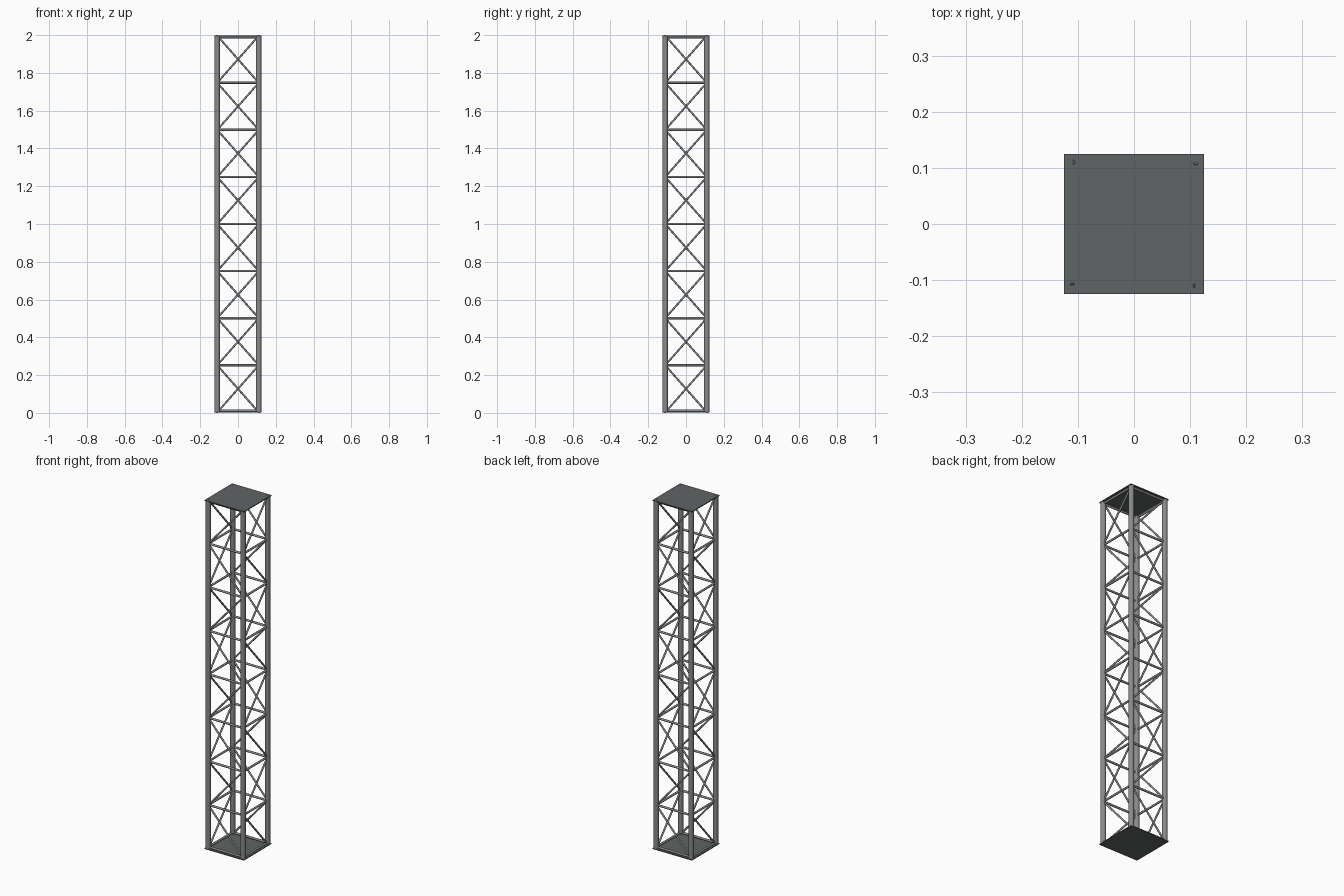
import bpy
import math
from mathutils import Vector

if "Cube" in bpy.data.objects:
    bpy.data.objects.remove(bpy.data.objects["Cube"])

HALF = 0.11          # leg centre offset
Z0, Z1 = 0.003, 1.997
BAYS = 8
STEP = (Z1 - Z0) / BAYS


def material(name, rgb):
    m = bpy.data.materials.new(name)
    m.diffuse_color = (*rgb, 1)
    m.use_nodes = True
    m.node_tree.nodes["Principled BSDF"].inputs["Base Color"].default_value = m.diffuse_color
    return m


tube_grey = material("tube grey", (0.25, 0.255, 0.255))
plate_grey = material("plate dark grey", (0.118, 0.128, 0.128))


def tube(name, a, b, radius, sides):
    """Round bar between two points."""
    a, b = Vector(a), Vector(b)
    d = b - a
    bpy.ops.mesh.primitive_cylinder_add(vertices=sides, radius=radius, depth=d.length,
                                        location=(a + b) / 2)
    ob = bpy.context.object
    ob.rotation_euler = d.to_track_quat('Z', 'Y').to_euler()
    ob.name = name
    ob.data.materials.append(tube_grey)
    bpy.ops.object.shade_smooth_by_angle(angle=math.radians(40))
    return ob


def plate(name, z, thick):
    bpy.ops.mesh.primitive_cube_add(size=1, location=(0, 0, z))
    ob = bpy.context.object
    ob.name = name
    ob.scale = (0.249, 0.249, thick)
    ob.data.materials.append(plate_grey)


# end plates
plate("base_plate", Z0 + 0.001, 0.005)
plate("top_plate", Z1 - 0.001, 0.005)

# corners in order, so each face runs from one corner to the next
corners = [(-HALF, -HALF), (HALF, -HALF), (HALF, HALF), (-HALF, HALF)]
for k in range(4):
    p, q = corners[k], corners[(k + 1) % 4]
    # corner leg
    tube(f"leg_{k}", (*p, Z0), (*p, Z1), 0.0145, 24)
    # horizontal rungs, the end ones sit just inside the plates
    for i in range(BAYS + 1):
        z = min(max(Z0 + i * STEP, 0.012), 1.989)
        tube(f"rung_{k}_{i}", (*p, z), (*q, z), 0.006, 12)
    # zigzag diagonals; the top one ends at the face's second corner
    for i in range(BAYS):
        lo, hi = (p, q) if (BAYS - 1 - i) % 2 == 0 else (q, p)
        tube(f"diagonal_{k}_{i}", (*lo, Z0 + i * STEP), (*hi, Z0 + (i + 1) * STEP), 0.005, 12)
